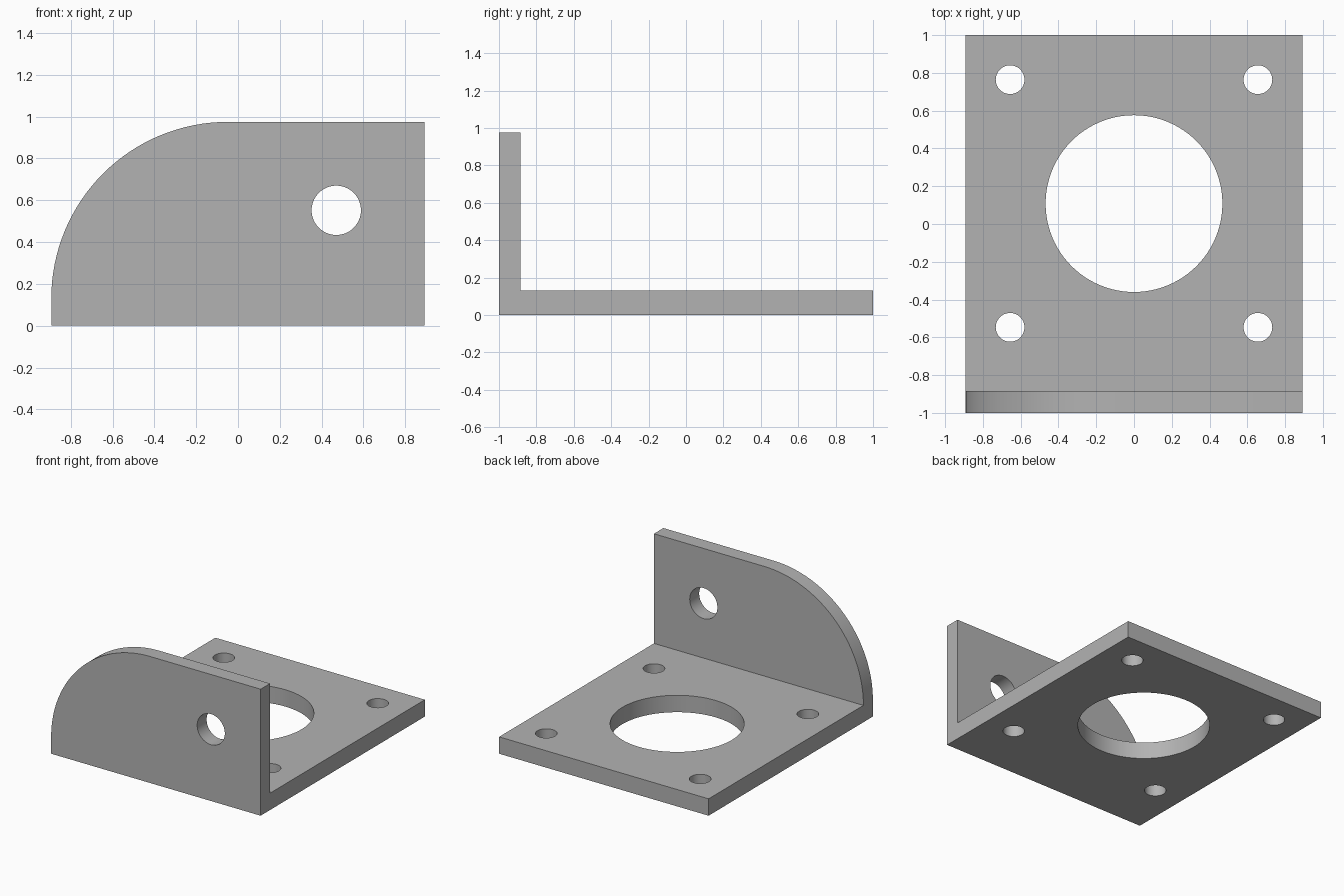
import bpy, bmesh, math
from mathutils import Vector

if "Cube" in bpy.data.objects:
    bpy.data.objects.remove(bpy.data.objects["Cube"])

W, T_BASE, T_WALL, H = 0.893, 0.13, 0.115, 0.975   # half width, thicknesses, height
R = H - T_BASE                                     # rounded corner radius

grey = bpy.data.materials.new("grey metal")
grey.diffuse_color = (0.45, 0.45, 0.45, 1)
grey.use_nodes = True
grey.node_tree.nodes["Principled BSDF"].inputs["Base Color"].default_value = grey.diffuse_color


def prism(name, points, direction):
    """Extrude a closed outline into a solid."""
    bm = bmesh.new()
    face = bm.faces.new([bm.verts.new(p) for p in points])
    new = bmesh.ops.extrude_face_region(bm, geom=[face])["geom"]
    bmesh.ops.translate(bm, vec=Vector(direction),
                        verts=[v for v in new if isinstance(v, bmesh.types.BMVert)])
    bmesh.ops.recalc_face_normals(bm, faces=bm.faces)
    mesh = bpy.data.meshes.new(name)
    bm.to_mesh(mesh)
    bm.free()
    mesh.materials.append(grey)
    obj = bpy.data.objects.new(name, mesh)
    bpy.context.collection.objects.link(obj)
    return obj


def circle(r, n):
    return [(r * math.cos(2 * math.pi * i / n), r * math.sin(2 * math.pi * i / n)) for i in range(n)]


def combine(target, other, operation):
    """Apply a boolean and remove the helper."""
    mod = target.modifiers.new("cut", 'BOOLEAN')
    mod.operation, mod.solver, mod.object = operation, 'EXACT', other
    bpy.context.view_layer.objects.active = target
    bpy.ops.object.modifier_apply(modifier=mod.name)
    bpy.data.objects.remove(other)


# Base plate
bracket = prism("angle_bracket", [(-W, -1, 0), (W, -1, 0), (W, 1, 0), (-W, 1, 0)], (0, 0, T_BASE))

# Upright wall with one large rounded corner
arc = [(-W + R - R * math.cos(a), -1, T_BASE + R * math.sin(a))
       for a in (math.pi / 2 * i / 32 for i in range(33))]
wall = prism("wall", [(W, -1, 0), (-W, -1, 0)] + arc + [(W, -1, H)], (0, T_WALL, 0))
combine(bracket, wall, 'UNION')

# Centre bore and four mounting holes in the base
holes = [(0, 0.108, 0.468, 96)] + [(x, y, 0.076, 48) for x in (-0.656, 0.656) for y in (-0.547, 0.764)]
for x, y, r, n in holes:
    combine(bracket, prism("hole", [(x + u, y + v, -0.1) for u, v in circle(r, n)], (0, 0, 0.4)), 'DIFFERENCE')

# Pivot hole through the wall
combine(bracket, prism("hole", [(0.47 + u, -1.1, 0.552 + v) for u, v in circle(0.118, 64)], (0, 0.4, 0)), 'DIFFERENCE')

# Smooth the curved faces, keep sharp edges
bpy.ops.object.select_all(action='DESELECT')
bracket.select_set(True)
bpy.context.view_layer.objects.active = bracket
bpy.ops.object.shade_smooth_by_angle(angle=math.radians(30))
